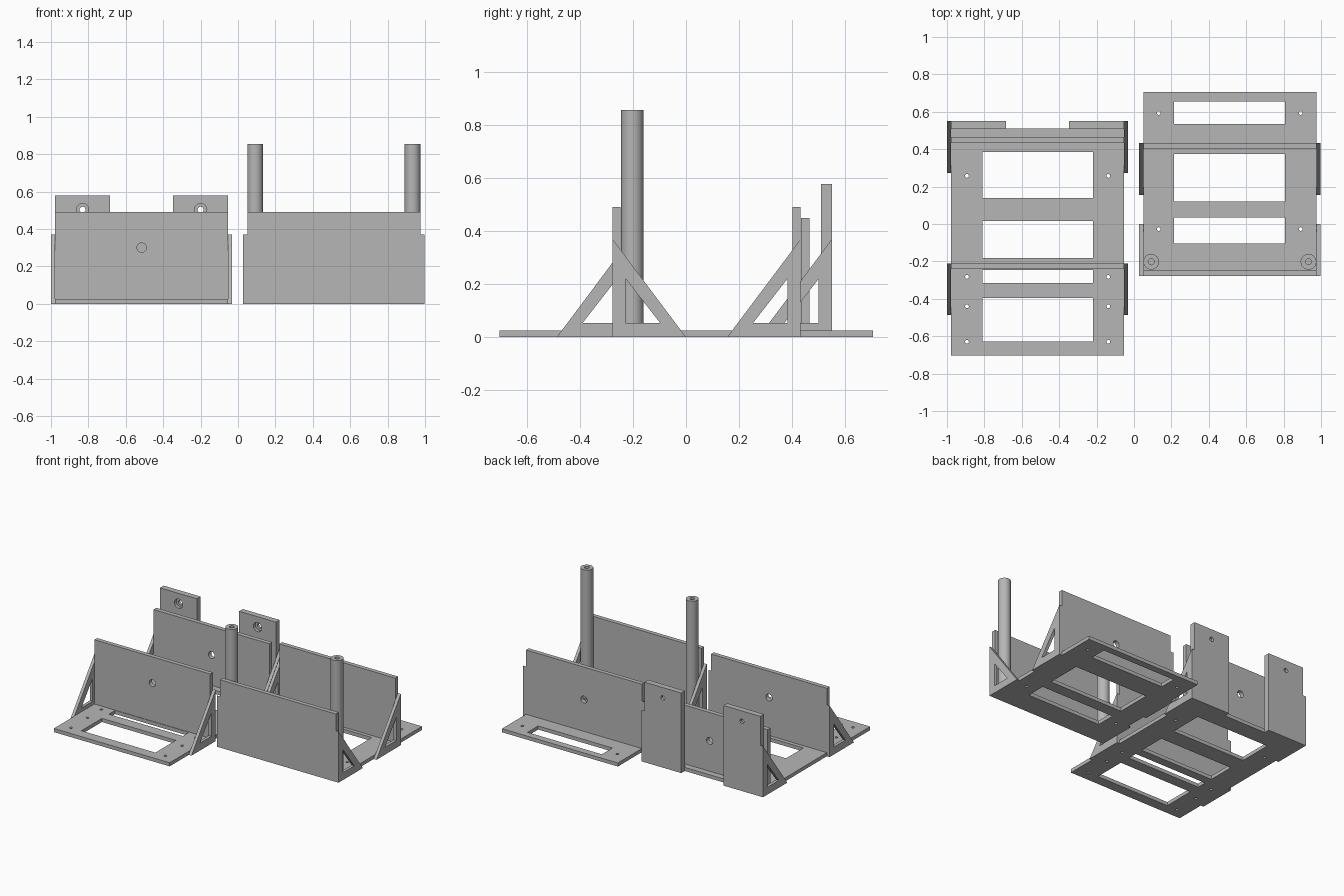
import bpy, bmesh, math
from mathutils import Matrix

if "Cube" in bpy.data.objects:
    bpy.data.objects.remove(bpy.data.objects["Cube"])

GREY = bpy.data.materials.new("light grey")
GREY.diffuse_color = (0.47, 0.47, 0.47, 1)
GREY.use_nodes = True
GREY.node_tree.nodes["Principled BSDF"].inputs["Base Color"].default_value = GREY.diffuse_color


def make(name, bm):
    bmesh.ops.recalc_face_normals(bm, faces=bm.faces)
    mesh = bpy.data.meshes.new(name)
    bm.to_mesh(mesh)
    bm.free()
    mesh.materials.append(GREY)
    ob = bpy.data.objects.new(name, mesh)
    bpy.context.collection.objects.link(ob)
    return ob


def box(name, x, y, z):
    bm = bmesh.new()
    size = [b - a for a, b in (x, y, z)]
    mid = [(a + b) / 2 for a, b in (x, y, z)]
    bmesh.ops.create_cube(bm, size=1, matrix=Matrix.Translation(mid) @ Matrix.Diagonal((*size, 1)))
    return make(name, bm)


def cylinder(name, centre, r, depth, axis="Z", sides=32):
    bm = bmesh.new()
    rot = Matrix.Rotation(math.pi / 2, 4, "X") if axis == "Y" else Matrix()
    bmesh.ops.create_cone(bm, cap_ends=True, segments=sides, radius1=r, radius2=r,
                          depth=depth, matrix=Matrix.Translation(centre) @ rot)
    return make(name, bm)


def cut(ob, cutters):
    """Subtract the cutters, then remove them and smooth the round parts."""
    for c in cutters:
        c.hide_render = True
        m = ob.modifiers.new("cut", "BOOLEAN")
        m.operation, m.solver, m.object = "DIFFERENCE", "EXACT", c
    bpy.context.view_layer.update()
    mesh = bpy.data.meshes.new_from_object(ob.evaluated_get(bpy.context.evaluated_depsgraph_get()))
    ob.modifiers.clear()
    ob.data = mesh
    for c in cutters:
        bpy.data.objects.remove(c)
    mesh.materials.clear()
    mesh.materials.append(GREY)
    mesh.polygons.foreach_set("material_index", [0] * len(mesh.polygons))
    mesh.shade_smooth()
    mesh.set_sharp_from_angle(angle=math.radians(30))


def base(name, x, y, windows, win_x, screws):
    """Flat base plate with rectangular windows and screw holes."""
    ob = box(name, x, y, (0, 0.026))
    cutters = [box("window_cutter", win_x, w, (-0.1, 0.1)) for w in windows]
    cutters += [cylinder("screw_cutter", (sx, sy, 0), 0.01, 0.2, sides=16) for sx, sy in screws]
    cut(ob, cutters)


def wall(name, x, y, top, hole=None):
    """Upright wall with an optional round hole at (x, z)."""
    ob = box(name, x, y, (0, top))
    if hole:
        cut(ob, [cylinder("hole_cutter", (hole[0], sum(y) / 2, hole[1]), 0.025, 0.2, "Y")])


def gusset(name, x, y0, d):
    """Triangular side brace with a triangular opening, foot pointing along d."""
    outer = [(0, 0), (0.277, 0), (0, 0.37)]
    inner = [(0.05, 0.053), (0.18, 0.053), (0.05, 0.22)]
    bm = bmesh.new()
    o, i = [[bm.verts.new((x[0], y0 + d * a, z)) for a, z in loop] for loop in (outer, inner)]
    faces = [bm.faces.new((o[k], o[(k + 1) % 3], i[(k + 1) % 3], i[k])) for k in range(3)]
    ext = bmesh.ops.extrude_face_region(bm, geom=faces, use_keep_orig=True)
    verts = [g for g in ext["geom"] if isinstance(g, bmesh.types.BMVert)]
    bmesh.ops.translate(bm, verts=verts, vec=(x[1] - x[0], 0, 0))
    make(name, bm)


# Left bracket: base, two walls, two tall tabs
LX = (-0.978, -0.053)
base("left_base", LX, (-0.703, 0.51),
     [(0.14, 0.385), (-0.182, 0.015), (-0.315, -0.245), (-0.628, -0.395)], (-0.81, -0.22),
     [(sx, sy) for sx in (-0.893, -0.137) for sy in (0.257, -0.283, -0.44, -0.63)])
wall("left_front_wall", LX, (-0.241, -0.21), 0.49, (-0.515, 0.30))
wall("left_back_wall", LX, (0.434, 0.466), 0.45, (-0.515, 0.245))
for side, tx, hx in (("left", (-0.978, -0.684), -0.831), ("right", (-0.347, -0.053), -0.20)):
    tab = box(side + "_tab", tx, (0.508, 0.55), (0, 0.578))
    cut(tab, [cylinder("counterbore", (hx, 0.48, 0.503), 0.033, 0.1, "Y"),
              cylinder("bolt_hole", (hx, 0.53, 0.503), 0.016, 0.2, "Y")])

# Right bracket: base, two walls
RX = (0.05, 0.975)
base("right_base", RX, (-0.277, 0.705),
     [(0.535, 0.655), (0.12, 0.375), (-0.105, 0.035)], (0.213, 0.806),
     [(sx, sy) for sx in (0.133, 0.891) for sy in (0.593, -0.027)])
wall("right_front_wall", RX, (-0.277, -0.246), 0.49)
wall("right_back_wall", RX, (0.401, 0.432), 0.49, (0.513, 0.255))

# Hollow-topped posts
for side, px in (("left", 0.092), ("right", 0.933)):
    post = cylinder(side + "_post", (px, -0.202, 0.44), 0.042, 0.83, sides=48)
    cut(post, [cylinder("bore", (px, -0.202, 0.855), 0.016, 0.3)])

# Side braces on both ends of each wall
for part, (x0, x1), y0, d in (("left_front", LX, -0.21, -1), ("left_back", LX, 0.55, -1),
                              ("right_front", RX, -0.277, 1), ("right_back", RX, 0.432, -1)):
    gusset(part + "_brace_a", (x0 - 0.022, x0), y0, d)
    gusset(part + "_brace_b", (x1, x1 + 0.022), y0, d)
